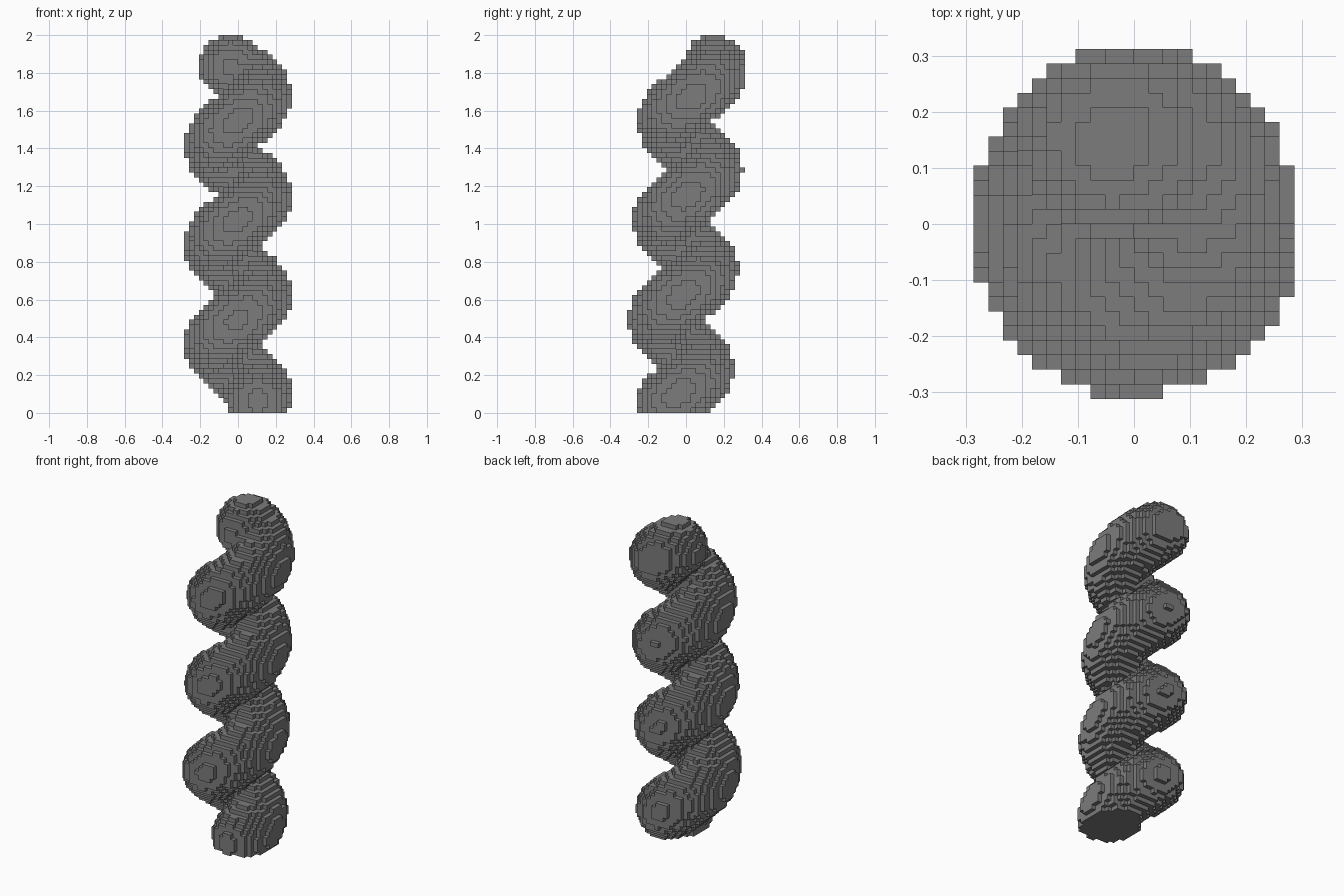
import bpy
import bmesh
from math import sin, cos, radians, ceil, floor
from mathutils import Vector

if "Cube" in bpy.data.objects:
    bpy.data.objects.remove(bpy.data.objects["Cube"], do_unlink=True)

CELL = 2 / 77            # block size
COIL, TUBE = 0.115, 0.17  # helix radius and tube radius
PITCH = 0.525
START, END = -25, 1188   # helix angles in degrees
START_Z = 0.065


def helix(angle):
    """Centre of the tube; the axis leans slightly towards the back."""
    z = START_Z + (angle - START) / 360 * PITCH
    a = radians(angle)
    return Vector((COIL * cos(a), COIL * sin(a) + 0.045 * (z - 0.95), z))


# Blocks whose centres lie within the swept tube, cut off at the ground
blocks = set()
for angle in range(START, END + 1, 3):
    centre = helix(angle)
    spans = [range(floor((c - TUBE) / CELL), ceil((c + TUBE) / CELL)) for c in centre]
    for i in spans[0]:
        for j in spans[1]:
            for k in spans[2]:
                middle = Vector((i + 0.5, j + 0.5, k + 0.5)) * CELL
                if 0 <= k < 77 and (middle - centre).length <= TUBE:
                    blocks.add((i, j, k))

# Outer skin: one square for each block side without a neighbour
bm = bmesh.new()
corners = {}


def corner(point):
    key = tuple(round(2 * c) for c in point)
    if key not in corners:
        corners[key] = bm.verts.new(point * CELL)
    return corners[key]


for block in sorted(blocks):
    middle = Vector(block) + Vector((0.5, 0.5, 0.5))
    for axis in range(3):
        for side in (-1, 1):
            normal = Vector((0, 0, 0))
            normal[axis] = side
            if tuple(int(b + n) for b, n in zip(block, normal)) in blocks:
                continue
            u = Vector((0, 0, 0))
            u[(axis + 1) % 3] = 0.5
            v = normal.cross(u)
            face_mid = middle + normal * 0.5
            bm.faces.new([corner(face_mid + s * u + t * v)
                          for s, t in ((-1, -1), (1, -1), (1, 1), (-1, 1))])

mesh = bpy.data.meshes.new("spiral_column")
bm.to_mesh(mesh)
bm.free()
column = bpy.data.objects.new("spiral_column", mesh)
bpy.context.collection.objects.link(column)

# Plain grey
grey = bpy.data.materials.new("grey")
grey.use_nodes = True
colour = (0.2, 0.2, 0.2, 1)
grey.diffuse_color = colour
grey.node_tree.nodes["Principled BSDF"].inputs["Base Color"].default_value = colour
mesh.materials.append(grey)
